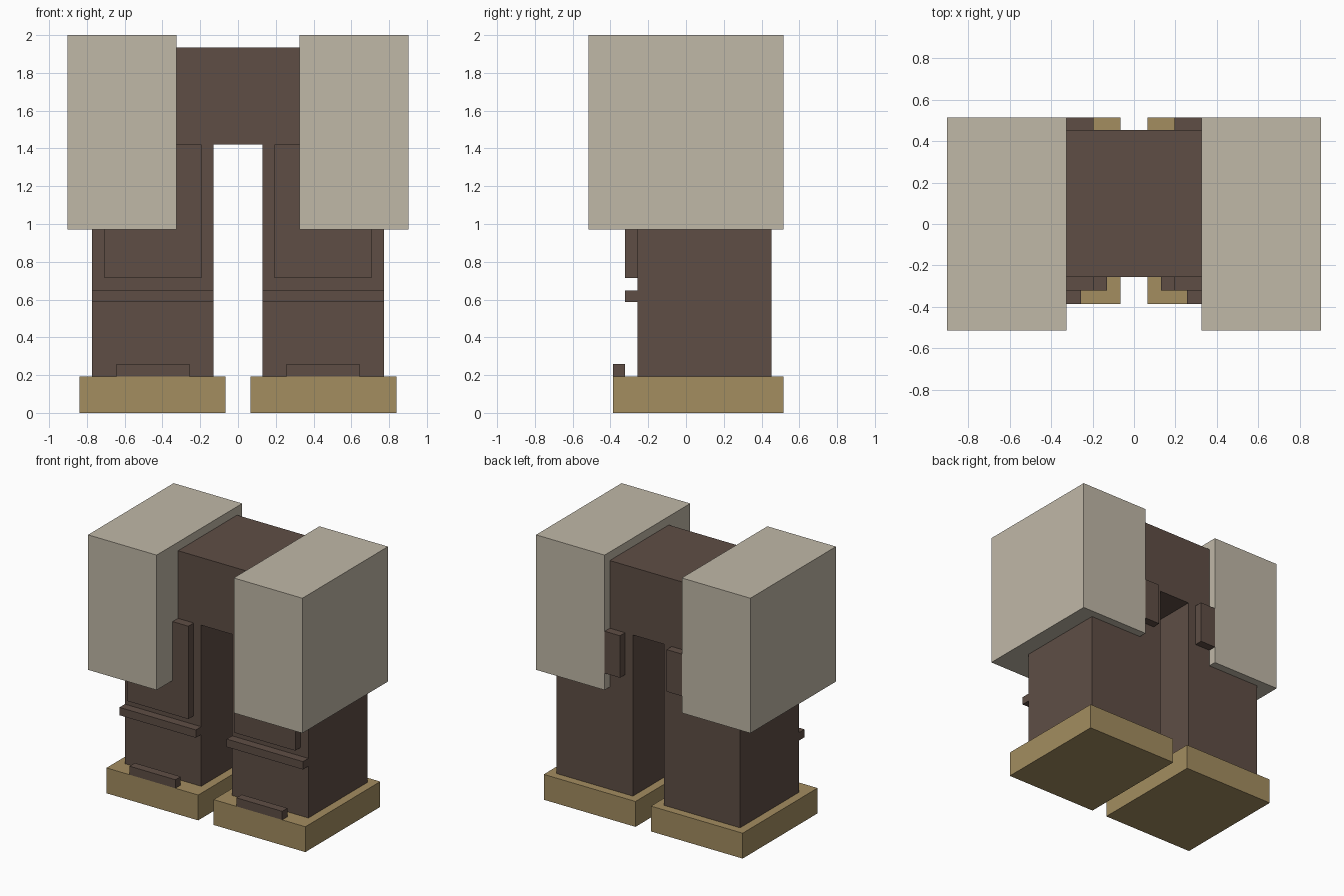
import bpy
import bmesh

cube = bpy.data.objects.get("Cube")
if cube:
    bpy.data.objects.remove(cube, do_unlink=True)


def material(name, color):
    mat = bpy.data.materials.new(name)
    mat.use_nodes = True
    mat.diffuse_color = (*color, 1)
    bsdf = mat.node_tree.nodes["Principled BSDF"]
    bsdf.inputs["Base Color"].default_value = (*color, 1)
    bsdf.inputs["Roughness"].default_value = 0.9
    return mat


brown = material("dark brown", (0.114, 0.076, 0.060))
tan = material("sole tan", (0.366, 0.266, 0.117))
stone = material("pale stone", (0.527, 0.479, 0.387))


def add_object(name, bm, mat):
    bmesh.ops.recalc_face_normals(bm, faces=bm.faces)
    mesh = bpy.data.meshes.new(name)
    bm.to_mesh(mesh)
    bm.free()
    mesh.materials.append(mat)
    obj = bpy.data.objects.new(name, mesh)
    bpy.context.collection.objects.link(obj)
    return obj


def extrude_profile(name, points, y0, y1, mat):
    """Extrude an x-z outline from y0 to y1."""
    bm = bmesh.new()
    face = bm.faces.new([bm.verts.new((x, y0, z)) for x, z in points])
    ext = bmesh.ops.extrude_face_region(bm, geom=[face])
    moved = [v for v in ext["geom"] if isinstance(v, bmesh.types.BMVert)]
    bmesh.ops.translate(bm, verts=moved, vec=(0, y1 - y0, 0))
    return add_object(name, bm, mat)


def box_pair(part, xs, ys, zs, mat):
    """Left box plus its mirrored right twin."""
    for side, label in ((1, "left"), (-1, "right")):
        x0, x1 = (side * x for x in xs)
        outline = [(x0, zs[0]), (x1, zs[0]), (x1, zs[1]), (x0, zs[1])]
        extrude_profile(f"{label}_{part}", outline, *ys, mat)


# Legs and hips: one arch
half = [(0.13, 1.42), (0.13, 0.19), (0.773, 0.19), (0.773, 1.935)]
arch = half + [(-x, z) for x, z in reversed(half)]
extrude_profile("legs_and_hips", arch, -0.257, 0.453, brown)

# Soles
box_pair("sole", (0.065, 0.838), (-0.386, 0.515), (0, 0.193), tan)

# Large side blocks
box_pair("side_block", (0.325, 0.903), (-0.515, 0.515), (0.972, 2), stone)

# Raised details on the front of each leg
box_pair("thigh_plate", (0.193, 0.708), (-0.322, -0.257), (0.713, 1.42), brown)
box_pair("knee_band", (0.13, 0.773), (-0.322, -0.257), (0.587, 0.647), brown)
box_pair("toe_strip", (0.257, 0.643), (-0.386, -0.322), (0.193, 0.258), brown)

# Pads on the back, tucked beside the side blocks
box_pair("back_pad", (0.196, 0.33), (0.453, 0.5145), (1.10, 1.42), brown)
